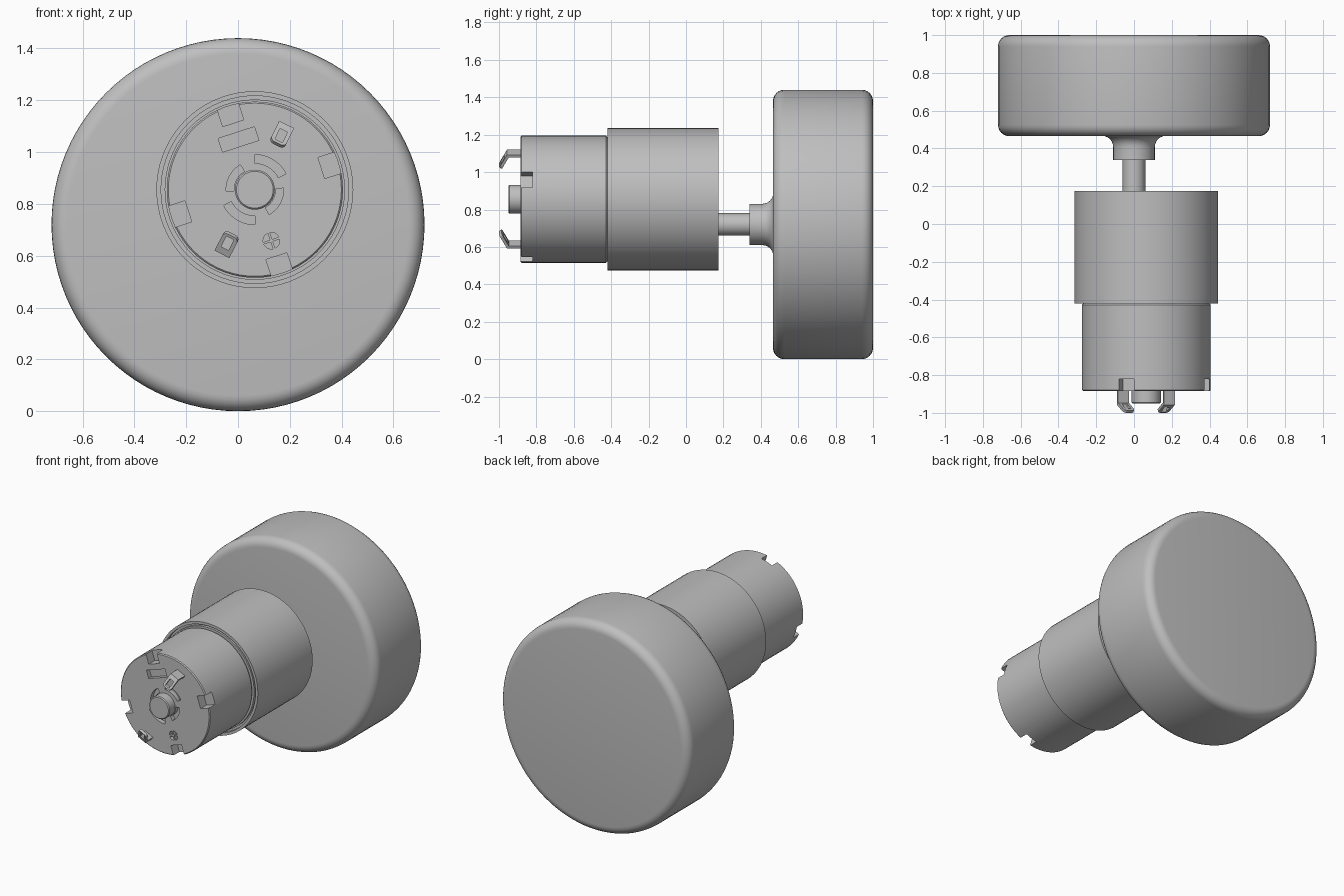
import bpy, bmesh
from math import radians, cos, sin
from mathutils import Matrix, Vector

cube = bpy.data.objects.get("Cube")
if cube:
    bpy.data.objects.remove(cube, do_unlink=True)

grey = bpy.data.materials.new("plain grey")
grey.use_nodes = True
grey.diffuse_color = (0.52, 0.52, 0.52, 1)
grey.node_tree.nodes["Principled BSDF"].inputs["Base Color"].default_value = (0.52, 0.52, 0.52, 1)

MOTOR = Vector((0.065, 0, 0.855))   # motor axis
WHEEL = Vector((0, 0, 0.72))        # wheel and shaft axis
FRONT = -0.885                      # front face of the motor can


def finish(name, bm, centre):
    bmesh.ops.recalc_face_normals(bm, faces=bm.faces[:])
    mesh = bpy.data.meshes.new(name)
    bm.to_mesh(mesh)
    bm.free()
    mesh.materials.append(grey)
    ob = bpy.data.objects.new(name, mesh)
    ob.location = centre
    bpy.context.collection.objects.link(ob)
    return ob


def activate(ob):
    bpy.ops.object.select_all(action='DESELECT')
    ob.select_set(True)
    bpy.context.view_layer.objects.active = ob


def smooth(ob):
    activate(ob)
    bpy.ops.object.shade_smooth_by_angle(angle=radians(35))


def lathe(name, profile, centre, steps=64):
    """Turn (radius, y) points around the y axis and cap both ends."""
    bm = bmesh.new()
    vs = [bm.verts.new((r, y, 0)) for r, y in profile]
    es = [bm.edges.new(p) for p in zip(vs, vs[1:])]
    bmesh.ops.spin(bm, geom=vs + es, cent=(0, 0, 0), axis=(0, 1, 0),
                   angle=radians(360), steps=steps)
    bmesh.ops.remove_doubles(bm, verts=bm.verts[:], dist=0.0001)
    bmesh.ops.holes_fill(bm, edges=bm.edges[:], sides=0)
    ob = finish(name, bm, centre)
    smooth(ob)
    return ob


def polar(angle):
    """Local frame: x radial, y along the axis, z tangential."""
    return Matrix.Rotation(-radians(angle), 4, 'Y')


def box(bm, angle, r, y, size):
    m = polar(angle) @ Matrix.Translation((r, y, 0)) @ Matrix.Diagonal((*size, 1))
    bmesh.ops.create_cube(bm, size=1, matrix=m)


def prism(bm, points, offset):
    face = bm.faces.new([bm.verts.new(p) for p in points])
    new = bmesh.ops.extrude_face_region(bm, geom=[face])["geom"]
    verts = [v for v in new if isinstance(v, bmesh.types.BMVert)]
    bmesh.ops.translate(bm, verts=verts, vec=offset)


def arc_slot(bm, r0, r1, a0, a1, depth, n=12):
    angles = [radians(a0 + (a1 - a0) * i / n) for i in range(n + 1)]
    ring = [(r1, a) for a in angles] + [(r0, a) for a in reversed(angles)]
    prism(bm, [(r * cos(a), FRONT - 0.02, r * sin(a)) for r, a in ring],
          (0, depth + 0.02, 0))


def cut(ob, bm):
    cutter = finish("cutter", bm, ob.location)
    cutter.hide_render = True
    mod = ob.modifiers.new("cut", 'BOOLEAN')
    mod.operation = 'DIFFERENCE'
    mod.solver = 'EXACT'
    mod.object = cutter
    activate(ob)
    bpy.ops.object.modifier_apply(modifier=mod.name)
    bpy.data.objects.remove(cutter, do_unlink=True)


def fillet(r, y, radius, a0, a1, n=6):
    return [(r + radius * cos(radians(a0 + (a1 - a0) * i / n)),
             y + radius * sin(radians(a0 + (a1 - a0) * i / n))) for i in range(n + 1)]


# Wheel with rounded shoulders
lathe("wheel", fillet(0.66, 0.525, 0.06, -90, 0) + fillet(0.66, 0.94, 0.06, 0, 90),
      WHEEL, 96)

# Hub flaring into the wheel, and the drive shaft
lathe("wheel_hub", [(0.11, 0.34)] + fillet(0.17, 0.407, 0.06, 180, 90) + [(0.17, 0.48)], WHEEL)
lathe("drive_shaft", [(0.06, 0.16), (0.06, 0.36)], WHEEL, 32)

# Gearbox with a grooved front rim
lathe("gearbox", [(0.348, -0.415), (0.348, -0.395), (0.362, -0.395), (0.362, -0.42),
                  (0.38, -0.42), (0.38, 0.175)], MOTOR, 72)

# Motor can with rim notches and vent slots
can = lathe("motor_can", [(0.334, FRONT), (0.34, FRONT + 0.006), (0.34, -0.428),
                          (0.332, -0.42), (0.332, -0.41)], MOTOR, 72)
cuts = bmesh.new()
for k in range(4):
    box(cuts, 18 + 90 * k, 0.32, FRONT + 0.02, (0.1, 0.09, 0.085))
box(cuts, 108, 0.204, FRONT, (0.055, 0.06, 0.147))
for start in (27, 207):
    arc_slot(cuts, 0.102, 0.135, start, start + 63, 0.03)
for start in (120, 300):
    arc_slot(cuts, 0.081, 0.111, start, start + 63, 0.03)
ring = [(0.207 + 0.032 * cos(radians(a)), FRONT - 0.02, 0.032 * sin(radians(a)))
        for a in range(0, 360, 15)]
prism(cuts, [polar(-72) @ Vector(p) for p in ring], (0, 0.05, 0))
cut(can, cuts)
smooth(can)

# Cross bars in the round vent
bars = bmesh.new()
for size in ((0.064, 0.034, 0.009), (0.009, 0.034, 0.064)):
    box(bars, -72, 0.207, FRONT + 0.017, size)
finish("vent_cross", bars, MOTOR)

# Rear bearing boss
lathe("bearing_boss", [(0.071, -0.95), (0.077, -0.944), (0.077, FRONT + 0.01)], MOTOR, 40)

# Bent terminals with an eyelet
STRIP = [(0.28, -0.87), (0.28, -0.957), (0.2, -1.0), (0.19, -0.987), (0.265, -0.947), (0.265, -0.87)]
for name, angle in (("upper_terminal", 64), ("lower_terminal", 243)):
    bm = bmesh.new()
    prism(bm, [(r, y, -0.032) for r, y in STRIP], (0, 0, 0.064))
    tip = [e for e in bm.edges if e.calc_length() < 0.03
           and all(v.co.x < 0.21 for v in e.verts)]
    bmesh.ops.bevel(bm, geom=tip, offset=0.018, segments=4, affect='EDGES', profile=0.5)
    bm.transform(polar(angle))
    terminal = finish(name, bm, MOTOR)
    hole = bmesh.new()
    box(hole, angle, 0.232, -0.97, (0.045, 0.1, 0.032))
    cut(terminal, hole)
